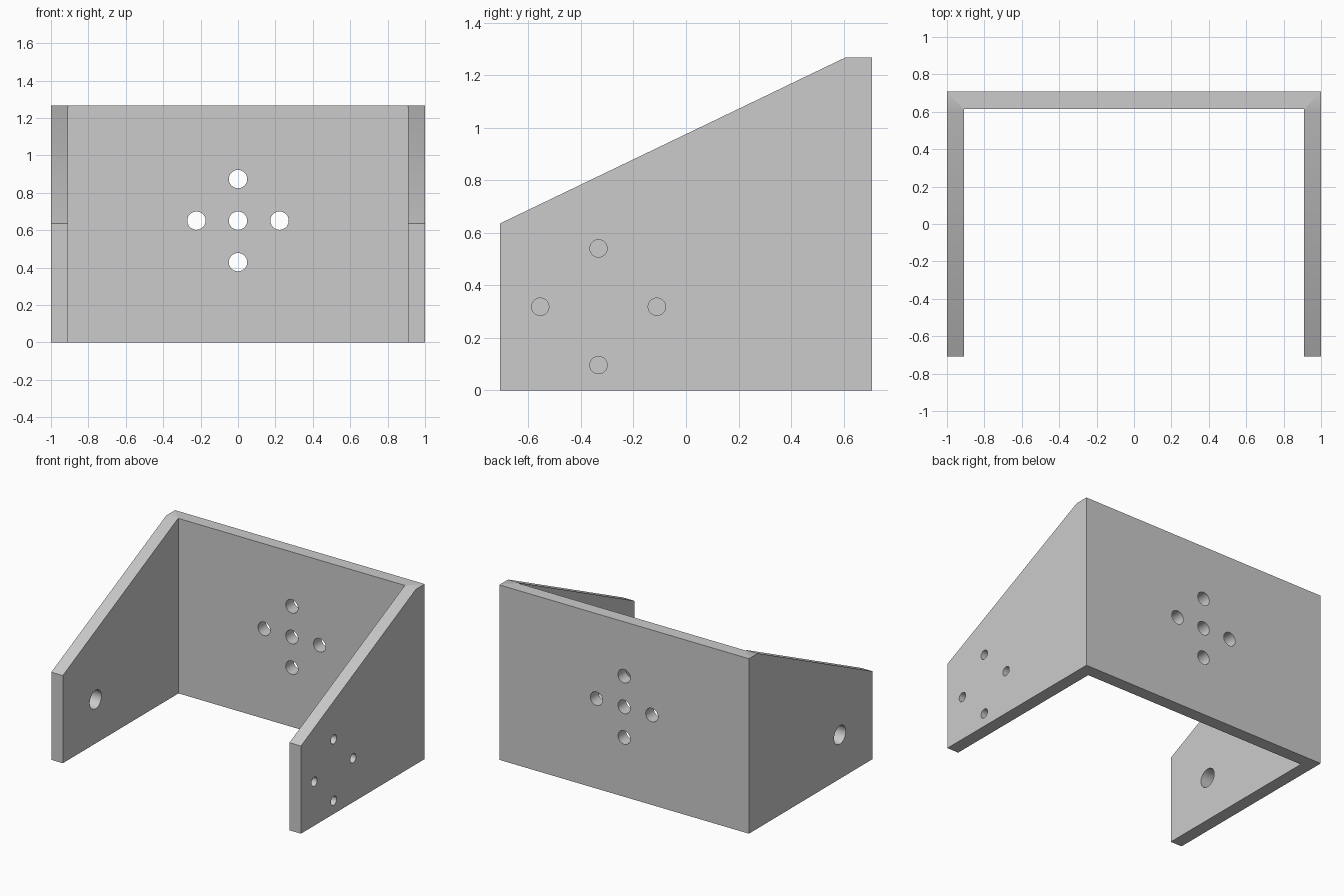
import bpy
import bmesh
from math import radians
from mathutils import Matrix, Vector

cube = bpy.data.objects.get("Cube")
if cube:
    bpy.data.objects.remove(cube, do_unlink=True)

HALF_X, HALF_Y, HEIGHT = 1.0, 0.708, 1.267
WALL = 0.092
FRONT_HEIGHT = 0.635
SLOPE_END_Y = 0.607

grey = bpy.data.materials.new("plain grey")
grey.use_nodes = True
color = (0.6, 0.6, 0.6, 1)
grey.diffuse_color = color
grey.node_tree.nodes["Principled BSDF"].inputs["Base Color"].default_value = color


def make_object(name, bm):
    bmesh.ops.recalc_face_normals(bm, faces=bm.faces)
    mesh = bpy.data.meshes.new(name)
    bm.to_mesh(mesh)
    bm.free()
    mesh.materials.append(grey)
    obj = bpy.data.objects.new(name, mesh)
    bpy.context.collection.objects.link(obj)
    return obj


def extrude_profile(name, points, direction):
    bm = bmesh.new()
    face = bm.faces.new([bm.verts.new(p) for p in points])
    new = bmesh.ops.extrude_face_region(bm, geom=[face])["geom"]
    verts = [g for g in new if isinstance(g, bmesh.types.BMVert)]
    bmesh.ops.translate(bm, verts=verts, vec=Vector(direction))
    return make_object(name, bm)


def drill(name, centres, radius, axis):
    """Cylinders along the X or Y axis, crossing one wall."""
    turn = Matrix.Rotation(radians(90), 4, "Y" if axis == "X" else "X")
    bm = bmesh.new()
    for centre in centres:
        bmesh.ops.create_cone(bm, cap_ends=True, segments=48,
                              radius1=radius, radius2=radius, depth=WALL * 3,
                              matrix=Matrix.Translation(centre) @ turn)
    return make_object(name, bm)


def cut(target, cutter):
    cutter.hide_render = True
    mod = target.modifiers.new(cutter.name, "BOOLEAN")
    mod.operation = "DIFFERENCE"
    mod.solver = "EXACT"
    mod.object = cutter
    bpy.context.view_layer.objects.active = target
    bpy.ops.object.modifier_apply(modifier=mod.name)
    bpy.data.objects.remove(cutter, do_unlink=True)


# U-shaped bracket: back plate with two side plates
ix, iy = HALF_X - WALL, HALF_Y - WALL
half = [(ix, iy), (ix, -HALF_Y), (HALF_X, -HALF_Y), (HALF_X, HALF_Y)]
outline = half + [(-x, y) for x, y in reversed(half)]
bracket = extrude_profile("u_bracket", [(x, y, 0) for x, y in outline],
                          (0, 0, HEIGHT))

# Sloping top edge of the side plates
slope = (HEIGHT - FRONT_HEIGHT) / (SLOPE_END_Y + HALF_Y)
reach = 0.2
wedge = [(SLOPE_END_Y + reach, HEIGHT + slope * reach),
         (-HALF_Y - reach, FRONT_HEIGHT - slope * reach),
         (-HALF_Y - reach, HEIGHT + slope * reach)]
cut(bracket, extrude_profile("slope_cutter", [(-2, y, z) for y, z in wedge],
                             (4, 0, 0)))

# Back plate: a cross of five holes
ring = [(1, 0), (-1, 0), (0, 1), (0, -1)]
spacing = 0.222
back = [(a * spacing, HALF_Y - WALL / 2, 0.651 + b * spacing)
        for a, b in ring + [(0, 0)]]
cut(bracket, drill("back_holes", back, 0.049, "Y"))

# Left plate: four small screw holes; right plate: one pivot hole
mid_x, hole_y, hole_z = HALF_X - WALL / 2, -0.333, 0.318
screws = [(mid_x, hole_y + a * spacing, hole_z + b * spacing) for a, b in ring]
cut(bracket, drill("screw_holes", screws, 0.033, "X"))
cut(bracket, drill("pivot_hole", [(-mid_x, hole_y, hole_z)], 0.067, "X"))

# Smooth hole walls, sharp plate edges
bpy.ops.object.select_all(action="DESELECT")
bracket.select_set(True)
bpy.context.view_layer.objects.active = bracket
bpy.ops.object.shade_smooth_by_angle(angle=radians(30))
